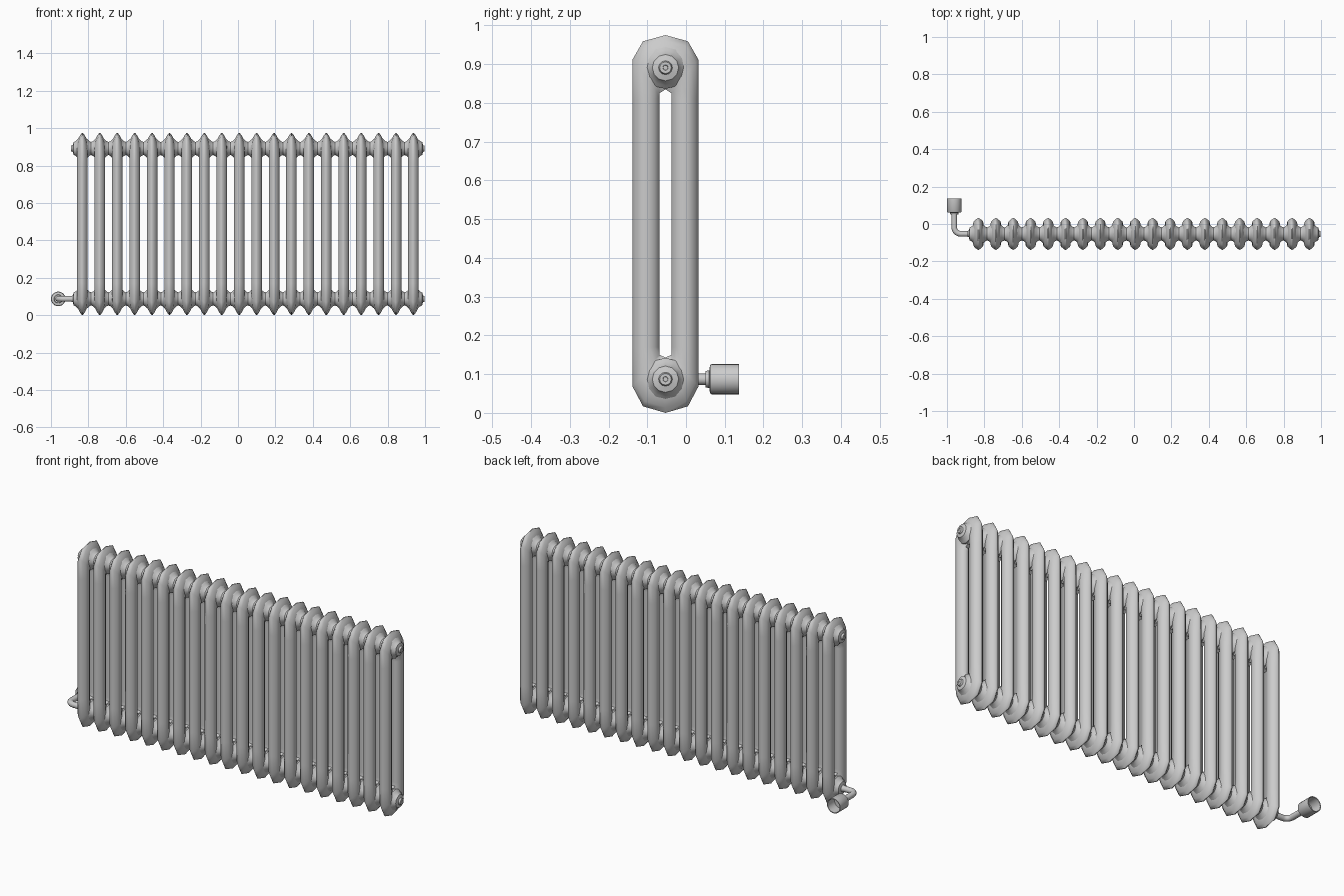
import bpy, math
from mathutils import Vector

if "Cube" in bpy.data.objects:
    bpy.data.objects.remove(bpy.data.objects["Cube"])

N, X0, STEP = 20, -0.832, 0.09316      # sections along x
YC, Z_LOW, Z_HIGH = -0.053, 0.087, 0.891


def make(name, verts, faces, angle=40):
    me = bpy.data.meshes.new(name)
    me.from_pydata(verts, [], faces)
    ob = bpy.data.objects.new(name, me)
    bpy.context.collection.objects.link(ob)
    bpy.ops.object.select_all(action='DESELECT')
    ob.select_set(True)
    bpy.context.view_layer.objects.active = ob
    bpy.ops.object.mode_set(mode='EDIT')
    bpy.ops.mesh.select_all(action='SELECT')
    bpy.ops.mesh.remove_doubles(threshold=0.00005)
    bpy.ops.mesh.normals_make_consistent(inside=False)
    bpy.ops.object.mode_set(mode='OBJECT')
    bpy.ops.object.shade_smooth_by_angle(angle=math.radians(angle))
    return ob


def lathe(name, profile, place, seg=12):
    """Revolve (along, radius) pairs; place maps (along, u, v) to a point."""
    verts = [place(a, r * math.cos(2 * math.pi * i / seg), r * math.sin(2 * math.pi * i / seg))
             for a, r in profile for i in range(seg)]
    faces = [(k * seg + i, k * seg + (i + 1) % seg, (k + 1) * seg + (i + 1) % seg, (k + 1) * seg + i)
             for k in range(len(profile) - 1) for i in range(seg)]
    return make(name, verts, faces)


# one section: a lens-shaped cross-section carried round a long slotted loop
half = [((.085, .068), (.0155, .15)), ((.085, .17), (.0155, .17)),
        ((.085, .81), (.0155, .81)), ((.085, .912), (.0155, .825)),
        ((.058, .959), (.009, .829))]
low = ((.058, .017), (.009, .147))
flip = lambda p: ((-p[0][0], p[0][1]), (-p[1][0], p[1][1]))
loop = ([((0, 0), (0, .143)), low] + half + [((0, .975), (0, .835))]
        + [flip(p) for p in reversed(half)] + [flip(low)])
side = [(0, .002), (.1, .013), (.25, .024), (.42, .028), (.62, .028), (.82, .021), (1, .009)]
cross = side + [(t, -x) for t, x in reversed(side)]
verts = []
for outer, inner in loop:
    o, n = Vector(outer), Vector(inner)
    for t, x in cross:
        p = o.lerp(n, t)
        verts.append((x, p.x, p.y))
m, c = len(loop), len(cross)
faces = [(i * c + j, i * c + (j + 1) % c, (i + 1) % m * c + (j + 1) % c, (i + 1) % m * c + j)
         for i in range(m) for j in range(c)]
section = make("section_01", verts, faces, 50)
section.location = (X0, YC, 0)
for i in range(1, N):
    ob = section.copy()
    ob.name = f"section_{i + 1:02d}"
    ob.location.x = X0 + i * STEP
    bpy.context.collection.objects.link(ob)

# flared header tubes joining the sections, with a stepped plug at each end
flare = [(.02, .055), (.029, .047), (.037, .039), (.0466, .035)]
plug = [(.02, .055), (.029, .046), (.037, .039), (.047, .034), (.051, .018),
        (.06, .015), (.06, .007), (.057, .006), (.057, 0)]
profile = [(X0 - a, r) for a, r in reversed(plug)]
for i in range(N - 1):
    a0, a1 = X0 + i * STEP, X0 + (i + 1) * STEP
    profile += [(a0 + a, r) for a, r in flare] + [(a1 - a, r) for a, r in reversed(flare[:-1])]
profile += [(X0 + (N - 1) * STEP + a, r) for a, r in plug]
for name, z in (("lower_header", Z_LOW), ("upper_header", Z_HIGH)):
    lathe(name, profile, lambda a, u, v, z=z: (a, YC + u, z + v))

# supply pipe with a rounded elbow
PX, R = -0.961, 0.035
path = [(-.86, YC)]
path += [(PX + R - R * math.sin(t * math.pi / 12), YC + R - R * math.cos(t * math.pi / 12))
         for t in range(7)]
path += [(PX, .06)]
seg, verts = 16, []
for k, (x, y) in enumerate(path):
    a, b = path[max(k - 1, 0)], path[min(k + 1, len(path) - 1)]
    d = Vector((b[0] - a[0], b[1] - a[1])).normalized()
    for i in range(seg):
        w = 2 * math.pi * i / seg
        s = .015 * math.cos(w)
        verts.append((x - d.y * s, y + d.x * s, Z_LOW + .015 * math.sin(w)))
faces = [(k * seg + i, k * seg + (i + 1) % seg, (k + 1) * seg + (i + 1) % seg, (k + 1) * seg + i)
         for k in range(len(path) - 1) for i in range(seg)]
make("supply_pipe", verts, faces)

# open pipe coupling
lathe("pipe_coupling", [(.05, 0), (.05, .021), (.06, .023), (.062, .036), (.066, .039), (.137, .039),
                        (.137, .035), (.08, .035), (.08, 0)],
      lambda a, u, v: (PX + u, a, Z_LOW + v), 24)
